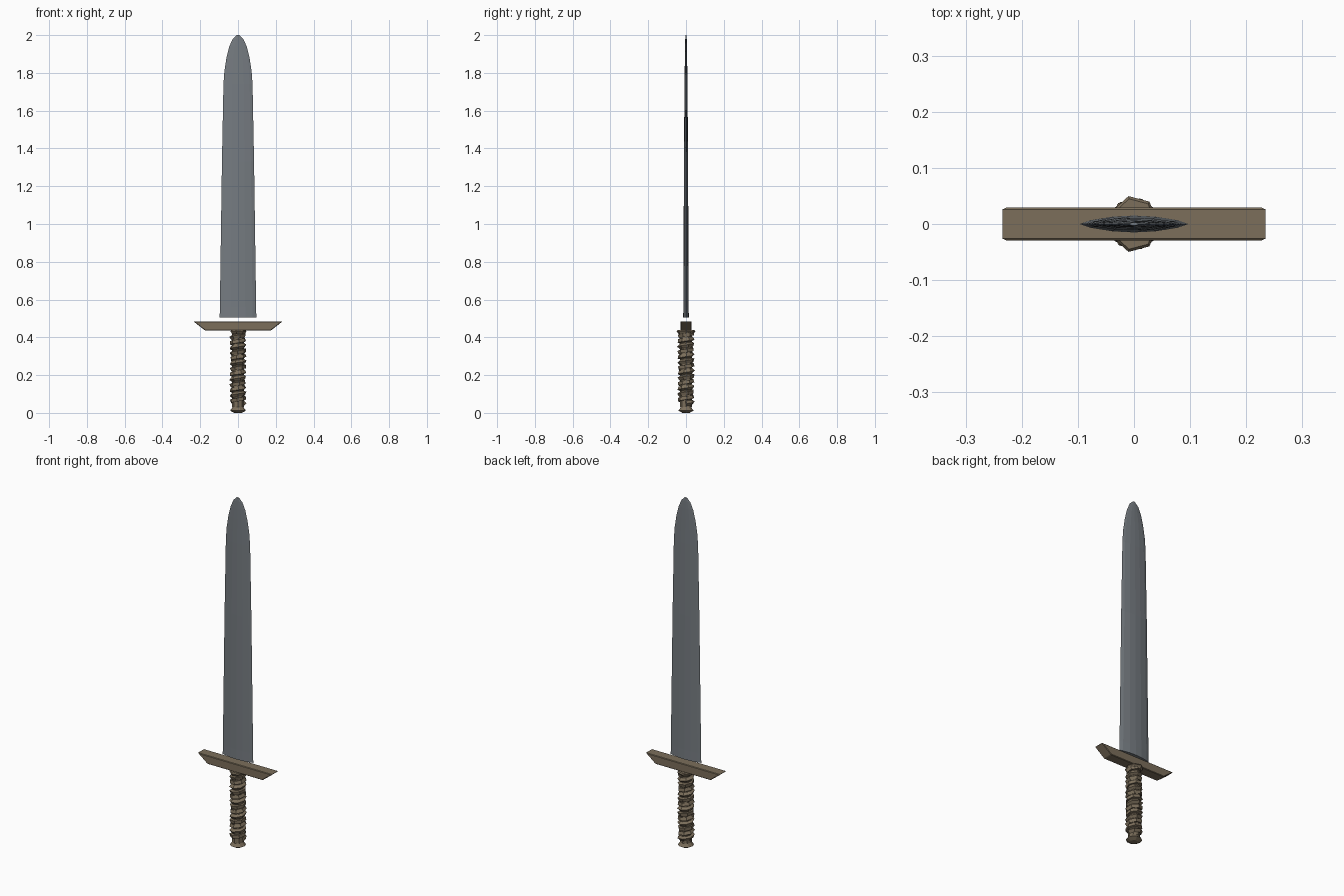
import bpy, bmesh
from math import sin, cos, pi

if "Cube" in bpy.data.objects:
    bpy.data.objects.remove(bpy.data.objects["Cube"])


def material(name, rgb):
    mat = bpy.data.materials.new(name)
    mat.use_nodes = True
    color = (*rgb, 1)
    mat.diffuse_color = color
    bsdf = next(n for n in mat.node_tree.nodes if n.type == "BSDF_PRINCIPLED")
    bsdf.inputs["Base Color"].default_value = color
    return mat


steel = material("steel", (0.18, 0.20, 0.22))
leather = material("brown leather", (0.20, 0.158, 0.105))


def loft(name, rings, mat):
    """Join equal-sized vertex loops into a capped solid."""
    bm = bmesh.new()
    loops = [[bm.verts.new(p) for p in ring] for ring in rings]
    n = len(loops[0])
    for a, b in zip(loops, loops[1:]):
        for i in range(n):
            j = (i + 1) % n
            bm.faces.new((a[i], a[j], b[j], b[i]))
    bm.faces.new(loops[0][::-1])
    bm.faces.new(loops[-1])
    bmesh.ops.recalc_face_normals(bm, faces=bm.faces)
    mesh = bpy.data.meshes.new(name)
    bm.to_mesh(mesh)
    bm.free()
    obj = bpy.data.objects.new(name, mesh)
    mesh.materials.append(mat)
    bpy.context.collection.objects.link(obj)
    return obj


def round_ring(rx, ry, z, sides):
    return [(rx * cos(2 * pi * i / sides), ry * sin(2 * pi * i / sides), z)
            for i in range(sides)]


def lens_ring(w, t, z):
    """Lens section with sharp edges left and right."""
    steps = [-1, -0.8, -0.4, 0, 0.4, 0.8]
    low = [(w * s, -t * (1 - s * s) ** 0.8, z) for s in steps]
    return low + [(-x, -y, z) for x, y, z in low]


# Blade: half width, half thickness and height up to the rounded tip
sections = [(0.097, 0.015, 0.505), (0.096, 0.014, 0.56), (0.085, 0.011, 1.33),
            (0.077, 0.008, 1.74), (0.072, 0.007, 1.81), (0.061, 0.006, 1.88),
            (0.046, 0.005, 1.94), (0.028, 0.004, 1.98), (0.008, 0.003, 2.0)]
loft("blade", [lens_ring(*s) for s in sections], steel)


# Guard: bar with ends sloping out toward the top
def bar(w, z):
    d = 0.029
    return [(-w, -d, z), (w, -d, z), (w, d, z), (-w, d, z)]


guard = loft("guard", [bar(0.175, 0.437), bar(0.237, 0.485)], leather)
bevel = guard.modifiers.new("soft_edges", "BEVEL")
bevel.width = 0.003
bevel.segments = 1

# Grip core, top collar and flared pommel
loft("grip_core", [round_ring(0.031, 0.031, z, 8) for z in (0.03, 0.44)], leather)
loft("collar", [round_ring(0.036, 0.04, 0.418, 7),
                round_ring(0.044, 0.051, 0.432, 7),
                round_ring(0.04, 0.046, 0.438, 7)], leather)
loft("pommel", [round_ring(r, r, z, 10) for r, z in
                ((0.02, 0), (0.042, 0.012), (0.036, 0.02), (0.02, 0.045))], leather)

# Leather cord wound around the grip
turns, per_turn = 13, 7
count = turns * per_turn
curve = bpy.data.curves.new("grip_wrap", "CURVE")
curve.dimensions = "3D"
curve.bevel_depth = 0.013
curve.bevel_resolution = 0
curve.use_fill_caps = True
spline = curve.splines.new("POLY")
spline.points.add(count)
for i, point in enumerate(spline.points):
    a = 2 * pi * i / per_turn + 0.11 * i / per_turn
    point.co = (0.033 * cos(a), 0.034 * sin(a), 0.05 + 0.37 * i / count, 1)
spline.use_smooth = False
curve.materials.append(leather)
wrap = bpy.data.objects.new("grip_wrap", curve)
bpy.context.collection.objects.link(wrap)
